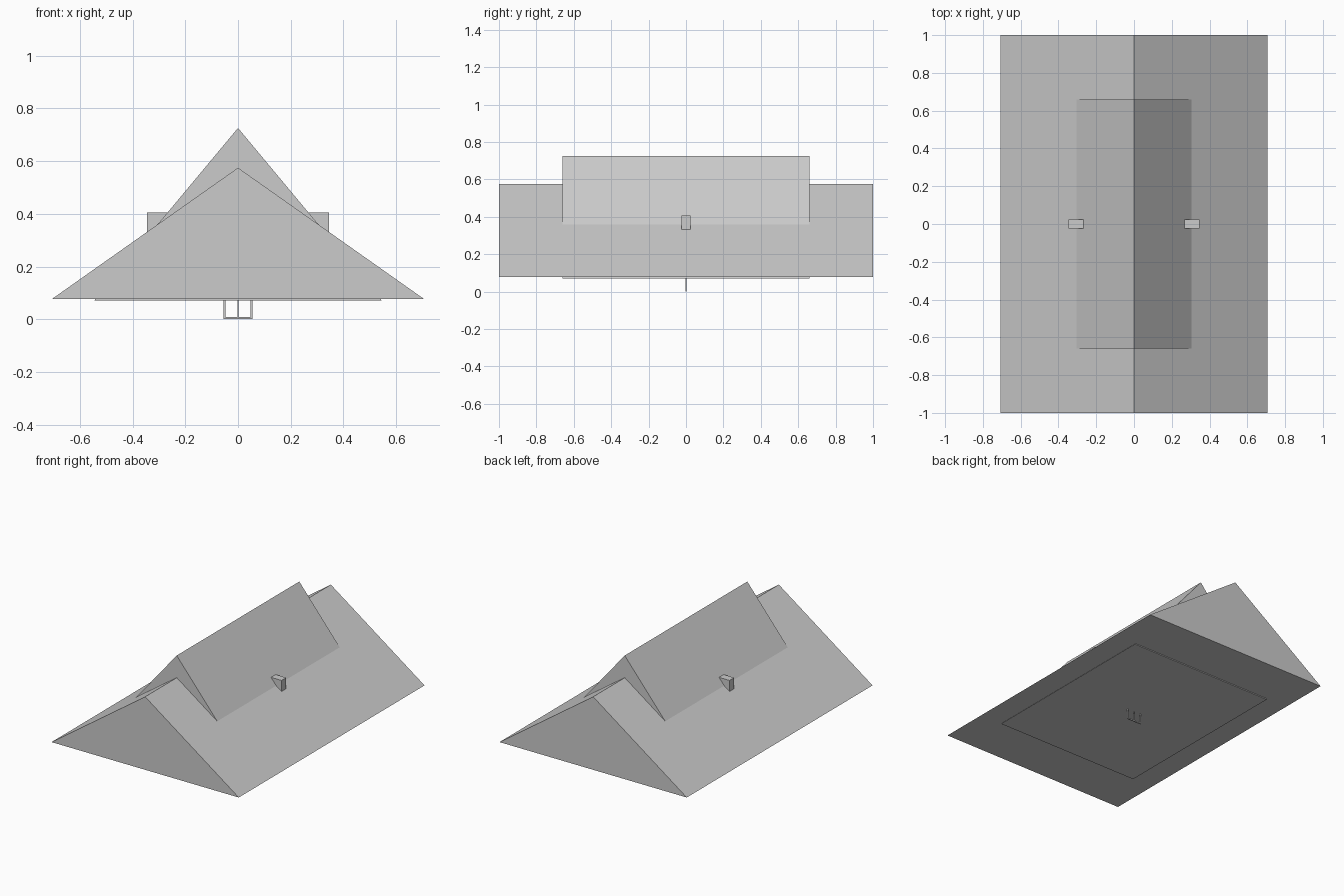
import bpy, bmesh

if "Cube" in bpy.data.objects:
    bpy.data.objects.remove(bpy.data.objects["Cube"])


def finish(name, bm):
    bmesh.ops.recalc_face_normals(bm, faces=bm.faces)
    mesh = bpy.data.meshes.new(name)
    bm.to_mesh(mesh)
    bm.free()
    obj = bpy.data.objects.new(name, mesh)
    bpy.context.collection.objects.link(obj)
    return obj


def gable_prism(name, half_width, base, apex, half_length):
    bm = bmesh.new()
    profile = [(-half_width, base), (half_width, base), (0, apex)]
    face = bm.faces.new([bm.verts.new((x, -half_length, z)) for x, z in profile])
    ext = bmesh.ops.extrude_face_region(bm, geom=[face], use_keep_orig=True)
    verts = [g for g in ext["geom"] if isinstance(g, bmesh.types.BMVert)]
    bmesh.ops.translate(bm, verts=verts, vec=(0, 2 * half_length, 0))
    return finish(name, bm)


def box(name, x0, x1, y0, y1, z0, z1):
    bm = bmesh.new()
    bmesh.ops.create_cube(bm, size=1)
    bmesh.ops.scale(bm, verts=bm.verts, vec=(x1 - x0, y1 - y0, z1 - z0))
    bmesh.ops.translate(bm, verts=bm.verts,
                        vec=((x0 + x1) / 2, (y0 + y1) / 2, (z0 + z1) / 2))
    return finish(name, bm)


# Wide roof, and the steeper, shorter roof passing right through it
gable_prism("lower_roof", 0.706, 0.077, 0.575, 1.0)
gable_prism("upper_roof", 0.546, 0.071, 0.726, 0.66)

# Small square pegs sticking out of both slopes
for side, label in ((-1, "left"), (1, "right")):
    xs = sorted((side * 0.2, side * 0.346))
    box(label + "_peg", *xs, -0.025, 0.025, 0.3, 0.406)

# Thin three-pronged bracket under the base
for i, x in enumerate((-0.051, 0, 0.051)):
    w = 0.004 if x else 0.002
    box(f"bracket_prong_{i + 1}", x - w, x + w, -0.004, 0.004, 0.0, 0.075)
box("bracket_bar", -0.055, 0.055, -0.004, 0.004, 0.0, 0.008)
